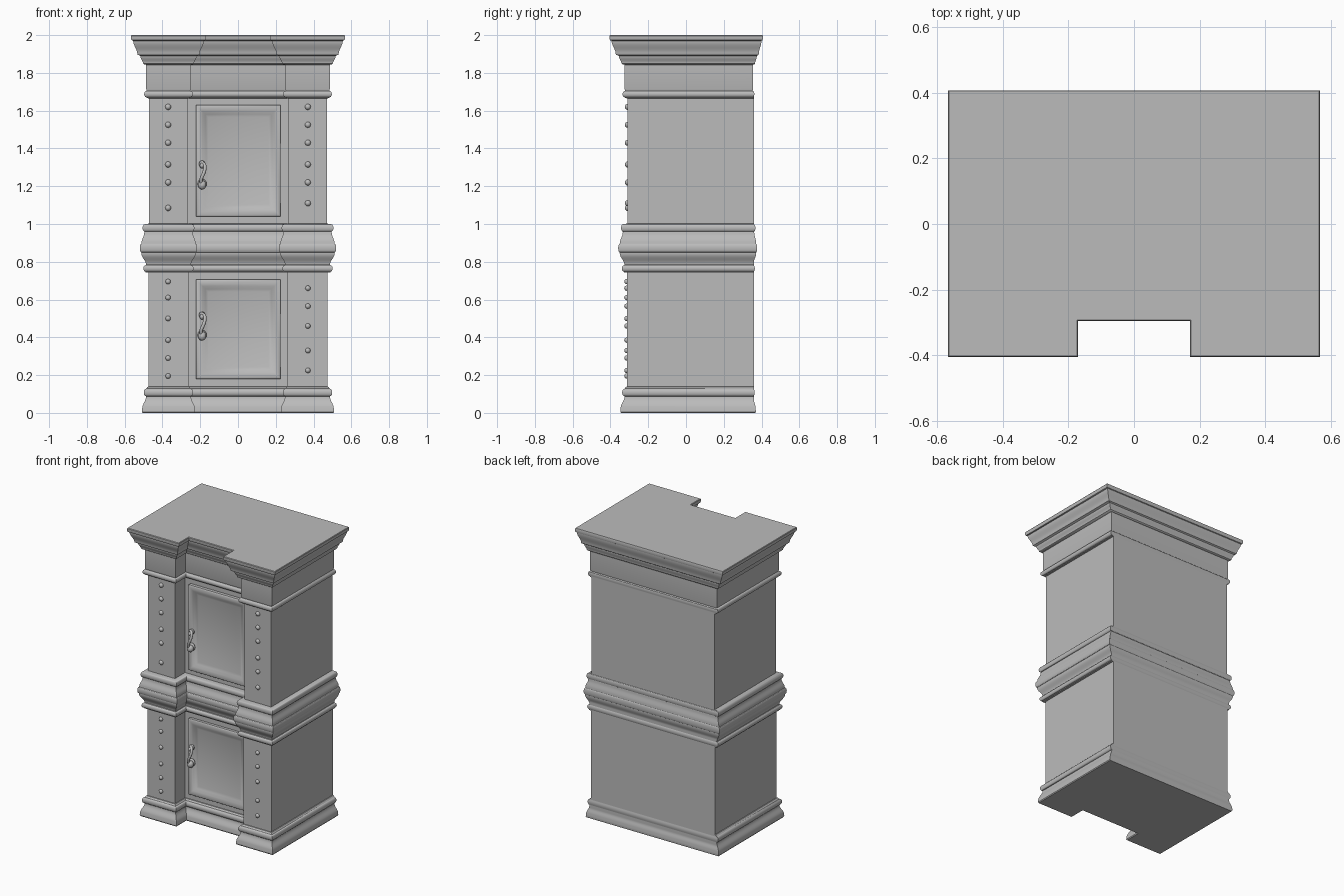
import bpy, bmesh
from math import sin, cos, pi, radians
from mathutils import Matrix

cube = bpy.data.objects.get("Cube")
if cube:
    bpy.data.objects.remove(cube)

grey = bpy.data.materials.new("plain_grey")
grey.use_nodes = True
grey.diffuse_color = (0.5, 0.5, 0.5, 1)
grey.node_tree.nodes["Principled BSDF"].inputs["Base Color"].default_value = (0.5, 0.5, 0.5, 1)


def finish(name, bm, angle=32):
    bmesh.ops.recalc_face_normals(bm, faces=bm.faces[:])
    mesh = bpy.data.meshes.new(name)
    bm.to_mesh(mesh)
    bm.free()
    mesh.materials.append(grey)
    obj = bpy.data.objects.new(name, mesh)
    bpy.context.collection.objects.link(obj)
    bpy.ops.object.select_all(action="DESELECT")
    obj.select_set(True)
    bpy.context.view_layer.objects.active = obj
    bpy.ops.object.shade_smooth_by_angle(angle=radians(angle))
    return obj


def loft(rings):
    """Skin a stack of equal rings and close both ends."""
    bm = bmesh.new()
    loops = [[bm.verts.new(p) for p in ring] for ring in rings]
    for a, b in zip(loops, loops[1:]):
        for i in range(len(a)):
            j = (i + 1) % len(a)
            bm.faces.new((a[i], a[j], b[j], b[i]))
    bm.faces.new(loops[0])
    bm.faces.new(loops[-1])
    return bm


def bead(z0, z1, base, bulge, steps=8):
    """Half-round moulding in the profile."""
    return [((z0 + z1) / 2 - (z1 - z0) / 2 * cos(pi * i / steps),
             base + bulge * sin(pi * i / steps)) for i in range(steps + 1)]


def sweep(z0, z1, a, b, steps=8):
    """S-curved moulding between two offsets."""
    return [(z0 + (z1 - z0) * i / steps,
             a + (b - a) * (1 - cos(pi * i / steps)) / 2) for i in range(steps + 1)]


def footprint(z, o):
    """Outline with a recessed bay in the front, grown by offset o."""
    side, front, bay, recess = 0.471 + o, -0.31 - o, 0.265 - o, -0.2 - o
    back = 0.345 + 0.65 * o
    if z < 1.7:
        back = max(back, 0.36)
    plan = [(side, back), (-side, back), (-side, front), (-bay, front),
            (-bay, recess), (bay, recess), (bay, front), (side, front)]
    return [(x, y, z) for x, y in plan]


# Cabinet carcass: plinth, lower body, waist, upper body, frieze, cornice
profile = [(0, 0.034), (0.006, 0.038), (0.02, 0.037)]
profile += sweep(0.025, 0.085, 0.036, 0.016)
profile += bead(0.088, 0.128, 0.016, 0.012)
profile += [(0.138, 0.008), (0.139, 0.003), (0.743, 0.003), (0.744, 0.018)]
profile += bead(0.748, 0.782, 0.018, 0.012)
profile += sweep(0.785, 0.845, 0.016, 0.041)
profile += bead(0.85, 0.895, 0.041, 0.008)
profile += sweep(0.9, 0.955, 0.04, 0.025)
profile += bead(0.96, 0.998, 0.024, 0.01)
profile += [(1.0, 0.02), (1.002, 0), (1.665, 0), (1.667, 0.012)]
profile += bead(1.67, 1.705, 0.012, 0.014)
profile += [(1.715, 0.015), (1.843, 0.015), (1.845, 0.025)]
profile += sweep(1.85, 1.89, 0.032, 0.046)
profile += [(1.896, 0.06)]
profile += sweep(1.9, 1.97, 0.062, 0.084)
profile += [(1.973, 0.092), (1.98, 0.095), (1.996, 0.095), (2.0, 0.092)]
finish("cabinet_body", loft([footprint(z, o) for z, o in profile]))


def door(name, z0, z1):
    # Slab with a raised border and a sunken panel
    steps = [(0, -0.19), (0, -0.222), (0.003, -0.226), (0.008, -0.228),
             (0.022, -0.228), (0.034, -0.223), (0.05, -0.211), (0.064, -0.206)]
    rings = []
    for i, y in steps:
        l, r, b, t = -0.222 + i, 0.226 - i, z0 + i, z1 - i
        rings.append([(l, y, b), (r, y, b), (r, y, t), (l, y, t)])
    finish(name, loft(rings))


def handle(name, z):
    # Back plate, drooping grip and ball ends, around height z
    bm = bmesh.new()
    balls = [(0.06, -0.232, 0.017, 0.6), (0.052, -0.248, 0.013, 1),
             (-0.05, -0.25, 0.022, 0.9), (-0.045, -0.232, 0.024, 0.5)]
    for dz, y, r, flat in balls:
        bmesh.ops.create_uvsphere(
            bm, u_segments=16, v_segments=10, radius=r,
            matrix=Matrix.Translation((-0.19, y, z + dz)) @ Matrix.Diagonal((1, flat, 1.1, 1)))
    finish(name + "_knobs", bm)
    curve = bpy.data.curves.new(name, "CURVE")
    curve.dimensions = "3D"
    curve.bevel_depth = 0.009
    curve.bevel_resolution = 3
    curve.use_fill_caps = True
    spline = curve.splines.new("NURBS")
    path = [(-0.2, -0.235, 0.066), (-0.176, -0.25, 0.068), (-0.172, -0.262, 0.035),
            (-0.186, -0.268, 0), (-0.202, -0.262, -0.03), (-0.19, -0.25, -0.06)]
    spline.points.add(len(path) - 1)
    for point, (x, y, dz) in zip(spline.points, path):
        point.co = (x, y, z + dz, 1)
    spline.use_endpoint_u = True
    curve.materials.append(grey)
    obj = bpy.data.objects.new(name, curve)
    bpy.context.collection.objects.link(obj)


door("upper_door", 1.04, 1.63)
door("lower_door", 0.18, 0.705)
handle("upper_handle", 1.257)
handle("lower_handle", 0.457)


# Domed studs down each pilaster
def studs(name, x, y, heights, radius):
    bm = bmesh.new()
    for z in heights:
        bmesh.ops.create_uvsphere(bm, u_segments=12, v_segments=8, radius=radius,
                                  matrix=Matrix.Translation((x, y, z)))
    finish(name, bm, 60)


upper = [1.62, 1.525, 1.43, 1.315, 1.22]
studs("upper_right_studs", -0.37, -0.308, upper + [1.085], 0.016)
studs("upper_left_studs", 0.37, -0.308, upper + [1.11], 0.016)
studs("lower_right_studs", -0.37, -0.313, [0.695, 0.61, 0.5, 0.385, 0.29, 0.195], 0.014)
studs("lower_left_studs", 0.37, -0.313, [0.66, 0.565, 0.46, 0.33, 0.225], 0.014)
